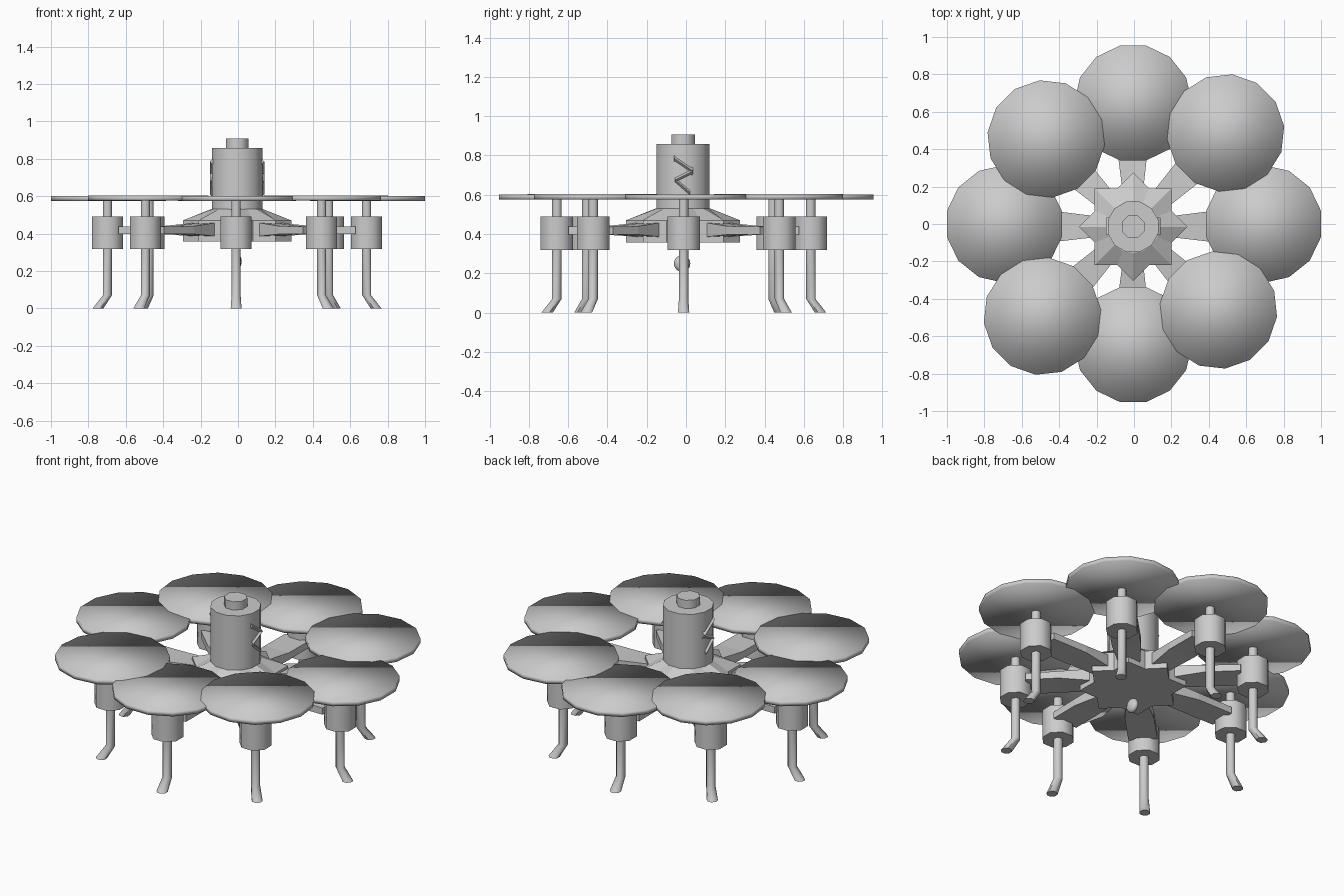
import bpy, bmesh, math
from mathutils import Vector, Matrix

if "Cube" in bpy.data.objects:
    bpy.data.objects.remove(bpy.data.objects["Cube"])

grey = bpy.data.materials.new("plain_grey")
grey.diffuse_color = (0.6, 0.6, 0.6, 1)
grey.use_nodes = True
grey.node_tree.nodes["Principled BSDF"].inputs["Base Color"].default_value = grey.diffuse_color

CX, CY = -0.005, -0.015          # hub centre


def finish(name, bm, smooth=35):
    bmesh.ops.recalc_face_normals(bm, faces=bm.faces)
    me = bpy.data.meshes.new(name)
    bm.to_mesh(me)
    bm.free()
    me.materials.append(grey)
    ob = bpy.data.objects.new(name, me)
    bpy.context.collection.objects.link(ob)
    if smooth:
        bpy.ops.object.select_all(action='DESELECT')
        bpy.context.view_layer.objects.active = ob
        ob.select_set(True)
        if smooth >= 180:
            bpy.ops.object.shade_smooth()
        else:
            bpy.ops.object.shade_smooth_by_angle(angle=math.radians(smooth))
    return ob


def loft(bm, rings):
    """Closed skin through rings of equal point count."""
    vs = [[bm.verts.new(p) for p in r] for r in rings]
    n = len(vs[0])
    for a, b in zip(vs, vs[1:]):
        for i in range(n):
            j = (i + 1) % n
            bm.faces.new((a[i], a[j], b[j], b[i]))
    bm.faces.new(vs[0][::-1])
    bm.faces.new(vs[-1])


def ring(x, y, z, apothem, n, rot=0.0):
    """Polygon with a flat side facing the direction rot."""
    r = apothem / math.cos(math.pi / n)
    return [(x + r * math.cos(rot + (i + .5) * math.tau / n),
             y + r * math.sin(rot + (i + .5) * math.tau / n), z) for i in range(n)]


def prism(name, x, y, z0, z1, apothem, n, rot=0.0, smooth=50):
    bm = bmesh.new()
    loft(bm, [ring(x, y, z0, apothem, n, rot), ring(x, y, z1, apothem, n, rot)])
    return finish(name, bm, smooth)


# Eight rotor units: disc, shaft, motor, leg, arm
spots = [(0.693, 0.0), (0.49, 0.487), (-0.005, 0.647), (-0.47, 0.455),
         (-0.693, 0.0), (-0.49, -0.493), (-0.005, -0.645), (0.452, -0.46)]
for k, (rx, ry) in enumerate(spots):
    ang = k * math.pi / 4
    out = Vector((math.cos(ang), math.sin(ang), 0))
    side = Vector((-out.y, out.x, 0))
    up = Vector((0, 0, 1))
    mx, my = rx + CX, ry - 0.012
    lift = 0.001 * (k % 2)
    prism(f"rotor_disc_{k}", rx, ry, 0.575 + lift, 0.602 + lift, 0.307, 14, ang, 180)
    prism(f"rotor_shaft_{k}", mx, my, 0.48, 0.58, 0.024, 8, ang)
    prism(f"motor_{k}", mx, my, 0.318, 0.49, 0.083, 8, ang)

    # leg with the foot bent outwards
    bm = bmesh.new()
    loft(bm, [ring(mx + out.x * d, my + out.y * d, z, 0.024 + w, 8, ang)
              for d, z, w in ((0.05, 0, 0.005), (0, 0.07, 0), (0, 0.33, 0))])
    finish(f"leg_{k}", bm, 50)

    # arm, flatter and wider towards the motor
    base = Vector((CX, CY, 0))
    reach = (Vector((mx, my, 0)) - base).length
    dirn = (Vector((mx, my, 0)) - base).normalized()
    bm = bmesh.new()
    rings = []
    for d, w, z0, z1 in ((0.15, 0.05, 0.38, 0.465), (0.40, 0.08, 0.397, 0.44),
                         (reach - 0.06, 0.08, 0.397, 0.437)):
        c = base + dirn * d
        rings.append([c - side * w + up * z0, c + side * w + up * z0,
                      c + side * w + up * z1, c - side * w + up * z1])
    loft(bm, rings)
    finish(f"arm_{k}", bm, 0)


# Eight-pointed hub with a sloping top
def star(z, tip, valley):
    return [(CX + r * math.cos(i * math.pi / 8), CY + r * math.sin(i * math.pi / 8), z)
            for i in range(16) for r in [valley if i % 2 else tip]]


bm = bmesh.new()
loft(bm, [star(0.357, 0.29, 0.222), star(0.47, 0.29, 0.222), star(0.53, 0.14, 0.14)])
finish("star_hub", bm, 0)

# Central canister and its cap
prism("canister", CX, CY, 0.52, 0.857, 0.135, 12)
prism("canister_cap", CX, CY, 0.85, 0.907, 0.06, 8)

# Zigzag trim on both sides of the canister
path = [(-0.045, 0.785), (0.05, 0.72), (-0.04, 0.675), (0.035, 0.61)]
for s, name in ((1, "right_zigzag"), (-1, "left_zigzag")):
    bm = bmesh.new()
    rings = []
    for y, z in path:
        c = Vector((CX + s * 0.128, CY + y, z))
        rings.append([c + Vector((a, 0, b)) for a, b in
                      ((0.018, 0), (0, 0.018), (-0.018, 0), (0, -0.018))])
    loft(bm, rings)
    finish(name, bm, 0)

# Small sensor pod under the hub
bm = bmesh.new()
bmesh.ops.create_uvsphere(bm, u_segments=12, v_segments=8, radius=0.042)
bmesh.ops.transform(bm, verts=bm.verts, matrix=Matrix.Translation((CX, CY - 0.005, 0.25))
                    @ Matrix.Diagonal((0.58, 1, 1, 1)))
finish("sensor_pod", bm, 60)
